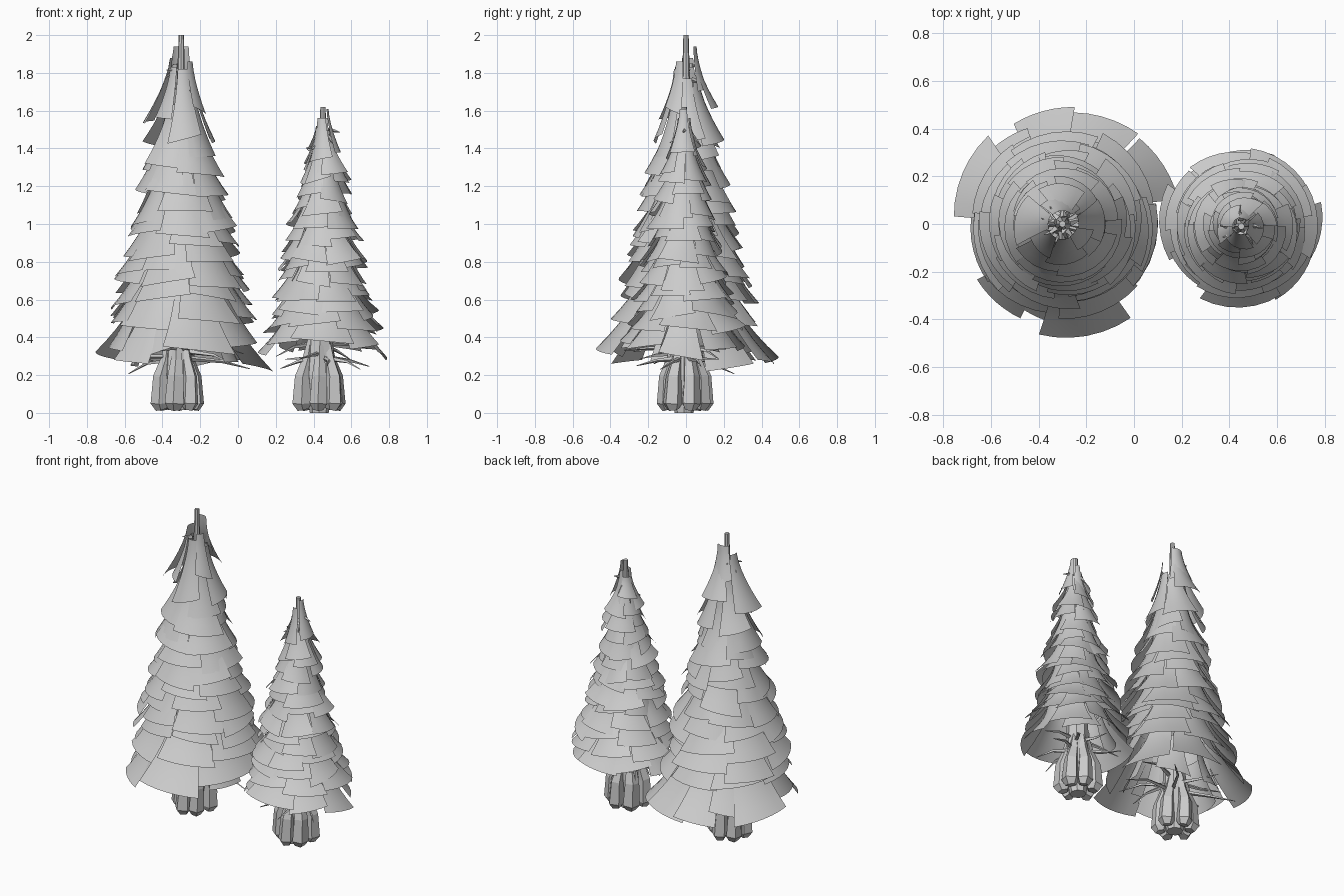
import bpy, bmesh, math, random
from mathutils import Vector

cube = bpy.data.objects.get("Cube")
if cube:
    bpy.data.objects.remove(cube)

rng = random.Random(11)
GREY = (0.6, 0.6, 0.6, 1)
grey = bpy.data.materials.new("light_grey")
grey.use_nodes = True
grey.diffuse_color = GREY
grey.node_tree.nodes["Principled BSDF"].inputs["Base Color"].default_value = GREY


def finish(bm, name, smooth):
    mesh = bpy.data.meshes.new(name)
    for f in bm.faces:
        f.smooth = smooth
    bm.to_mesh(mesh)
    bm.free()
    mesh.materials.append(grey)
    obj = bpy.data.objects.new(name, mesh)
    bpy.context.collection.objects.link(obj)


def polar(centre, angle, r, z):
    return Vector((centre[0] + r * math.cos(angle), centre[1] + r * math.sin(angle), z))


def tube(bm, path, radii, sides, spin=0):
    """Loft of regular polygons along a path, closed at both ends."""
    rings = []
    for i, p in enumerate(path):
        along = path[min(i + 1, len(path) - 1)] - path[max(i - 1, 0)]
        turn = Vector((0, 0, 1)).rotation_difference(along)
        rings.append([bm.verts.new(p + turn @ polar((0, 0), spin + k * math.tau / sides, radii[i], 0))
                      for k in range(sides)])
    for a, b in zip(rings, rings[1:]):
        for k in range(sides):
            n = (k + 1) % sides
            bm.faces.new((a[k], a[n], b[n], b[k]))
    bm.faces.new(rings[0][::-1])
    bm.faces.new(rings[-1])


def lookup(table, z):
    """Linear interpolation of the crown radius at a height."""
    for (z0, r0), (z1, r1) in zip(table, table[1:]):
        if z <= z1:
            return r0 + (r1 - r0) * max(0, (z - z0) / (z1 - z0))
    return table[-1][1]


def shingle(bm, centre, angle, width, top, bottom):
    """Curved sheet of needles flaring outward; top and bottom are (radius, z)."""
    cols, rows = 6, 6
    skew = rng.uniform(-0.03, 0.03)
    lift = rng.uniform(-0.025, 0.025)
    lean = rng.uniform(-0.1, 0.1)
    grid = []
    for j in range(rows + 1):
        t = j / rows
        row = []
        for i in range(cols + 1):
            u = i / cols - 0.5
            r = top[0] + (bottom[0] - top[0]) * t ** 1.5 + skew * u * t
            z = top[1] + (bottom[1] - top[1]) * t + lift * u * 2 * t
            spread = width * (0.9 + 0.1 * t)
            row.append(bm.verts.new(polar(centre, angle + u * spread + lean * (t - 1), r, z)))
        grid.append(row)
    for a, b in zip(grid, grid[1:]):
        for i in range(cols):
            bm.faces.new((b[i], b[i + 1], a[i + 1], a[i]))


def build_tree(name, centre, height, crown, skirt, crest, tiers, low, high, drop, foot):
    stem = (centre[0] - 0.02, centre[1])

    # Trunk core leaning to the crown axis
    bm = bmesh.new()
    levels = [(foot, 0.05), (0.2, 0.08), (0.35, 0.07), (height * 0.6, 0.04),
              (height - 0.2, 0.02), (height, 0.014)]
    tube(bm, [Vector((stem[0] + 0.02 * z / height, stem[1], z)) for z, _ in levels],
         [r for _, r in levels], 8)
    finish(bm, name + "_trunk", False)

    # Root buttresses
    bm = bmesh.new()
    for k in range(6):
        a = math.tau * (k + 0.3) / 6 + rng.uniform(-0.15, 0.15)
        size = rng.uniform(0.9, 1.12)
        steps = [(0.088, 0.018, 0.03), (0.096, 0.05, 0.05), (0.092, 0.19, 0.042),
                 (0.065, 0.28, 0.03), (0.045, 0.42, 0.012)]
        tube(bm, [polar(stem, a + z * 0.4, r, z) for r, z, _ in steps],
             [w * size for _, _, w in steps], 5, a)
    finish(bm, name + "_roots", False)

    # Bare branches under the skirt and through the crown
    bm = bmesh.new()
    for k in range(36):
        a = k * 2.4
        z = rng.uniform(0.28, 0.38) if k < 10 else rng.uniform(height * 0.4, height * 0.93)
        reach = max(lookup(crown, z) * rng.uniform(0.65, 0.85), 0.09)
        sag = rng.uniform(0, 0.08)
        tube(bm, [polar(centre, a, 0.03, z),
                  polar(centre, a + 0.12, reach * 0.6, z - sag * 0.3),
                  polar(centre, a, reach, z - sag)], [0.015, 0.009, 0.002], 4)
    finish(bm, name + "_branches", False)

    # Wide sheets of the lowest skirt and loose sheets around the tip
    for part, sheets in (("skirt", skirt), ("crest", crest)):
        bm = bmesh.new()
        for start, end, r, z, fall in sheets:
            inner = min(lookup(crown, z + fall), r) * 0.65
            shingle(bm, centre, math.radians((start + end) / 2), math.radians(end - start),
                    (inner, z + fall), (r, z))
        finish(bm, f"{name}_{part}", True)

    # Overlapping tiers between skirt and crest
    for n in range(tiers):
        bm = bmesh.new()
        base = low + (high - low) * n / (tiers - 1)
        count = 7 if n < tiers * 0.55 else 5
        phase = rng.uniform(0, math.tau)
        for k in range(count):
            z = base + rng.uniform(-0.14, 0.14) * drop
            zt = min(z + drop * rng.uniform(0.9, 1.1), height - 0.08)
            r = lookup(crown, z) + rng.uniform(-0.025, 0.02)
            shingle(bm, centre, phase + math.tau * k / count,
                    math.tau / count * rng.uniform(0.95, 1.2),
                    (lookup(crown, zt) * 0.62, zt), (r, z))
        finish(bm, f"{name}_foliage_tier_{n + 1}", True)


# Tall tree: crown is (z, radius); sheets are (start angle, end angle, radius, z, fall)
build_tree("tall_tree", (-0.3, 0), 2.0,
           [(0.25, 0.46), (0.42, 0.4), (0.62, 0.36), (0.8, 0.315), (1.0, 0.27),
            (1.2, 0.22), (1.45, 0.165), (1.6, 0.135), (1.8, 0.1), (1.95, 0.085)],
           [(130, 176, 0.47, 0.3, 0.38), (176, 218, 0.39, 0.34, 0.38),
            (213, 246, 0.43, 0.27, 0.38), (258, 306, 0.48, 0.33, 0.4),
            (300, 372, 0.4, 0.36, 0.38), (12, 48, 0.49, 0.24, 0.4),
            (50, 90, 0.48, 0.27, 0.38), (84, 116, 0.48, 0.28, 0.38),
            (110, 135, 0.43, 0.33, 0.36), (240, 262, 0.4, 0.32, 0.36),
            (150, 205, 0.27, 0.25, 0.3), (30, 75, 0.28, 0.27, 0.3),
            (95, 140, 0.27, 0.27, 0.3), (320, 365, 0.3, 0.27, 0.3)],
           [(245, 310, 0.17, 1.45, 0.37), (-25, 35, 0.18, 1.44, 0.33),
            (55, 125, 0.17, 1.62, 0.27), (140, 205, 0.2, 1.54, 0.34),
            (40, 140, 0.11, 1.72, 0.22), (110, 170, 0.2, 1.42, 0.3),
            (200, 250, 0.15, 1.56, 0.27), (300, 350, 0.13, 1.6, 0.26),
            (30, 100, 0.19, 1.43, 0.32)],
           10, 0.47, 1.33, 0.34, 0.015)

# Short tree
build_tree("short_tree", (0.45, -0.01), 1.62,
           [(0.3, 0.33), (0.45, 0.31), (0.6, 0.26), (0.8, 0.22), (1.0, 0.18),
            (1.2, 0.135), (1.35, 0.1), (1.5, 0.06), (1.6, 0.045)],
           [(-25, 17, 0.335, 0.3, 0.26), (20, 70, 0.31, 0.34, 0.25),
            (65, 115, 0.32, 0.35, 0.25), (110, 155, 0.31, 0.36, 0.25),
            (150, 205, 0.345, 0.32, 0.26), (200, 245, 0.31, 0.37, 0.25),
            (240, 300, 0.34, 0.38, 0.26), (295, 338, 0.33, 0.35, 0.25),
            (30, 90, 0.24, 0.34, 0.2), (130, 180, 0.24, 0.34, 0.2)],
           [(-50, 40, 0.095, 1.38, 0.23), (90, 180, 0.09, 1.4, 0.12),
            (200, 300, 0.09, 1.34, 0.22), (40, 100, 0.08, 1.36, 0.2),
            (150, 220, 0.1, 1.32, 0.18)],
           12, 0.45, 1.28, 0.22, 0.0)
